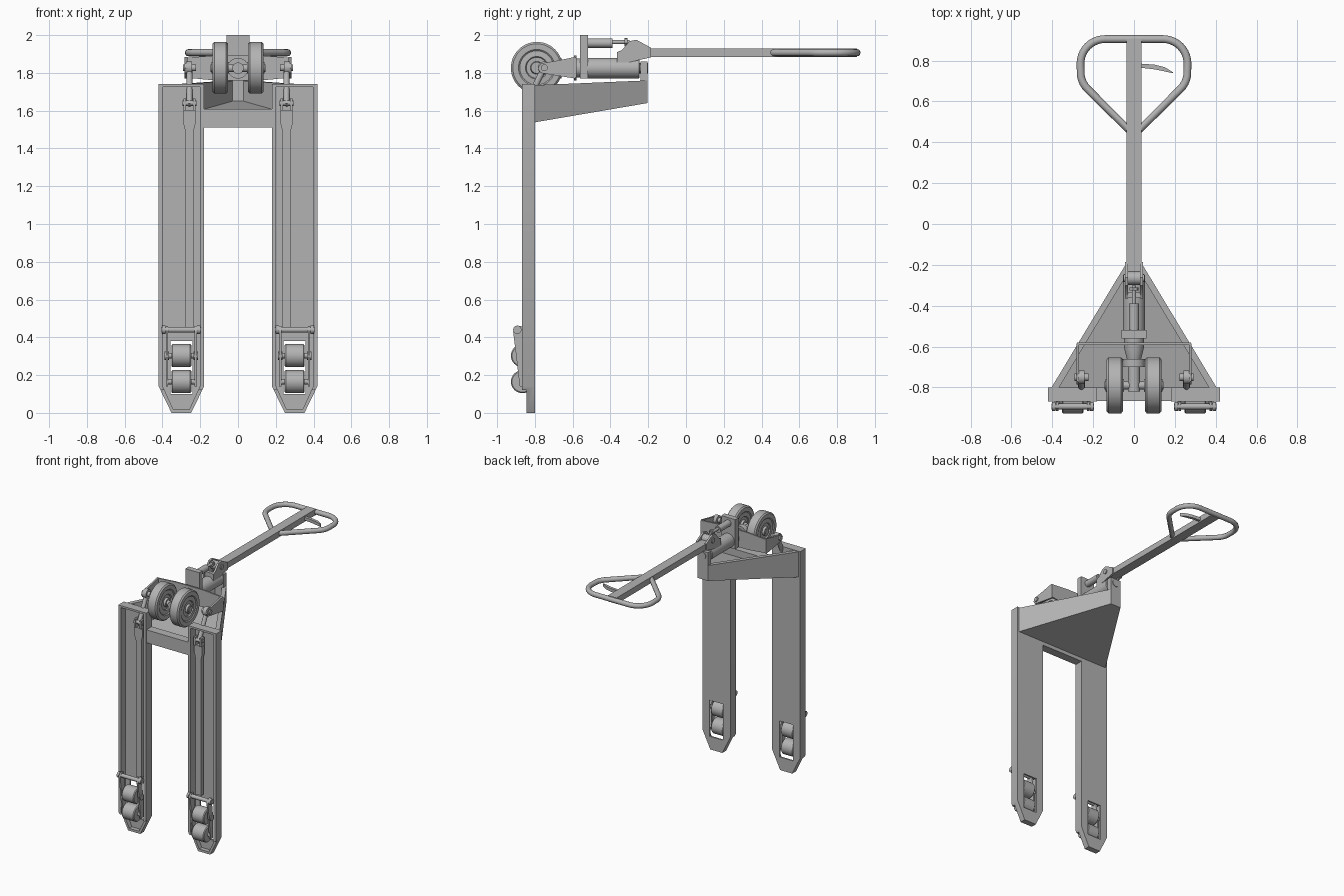
import bpy, bmesh
from math import sin, cos, pi, radians
from mathutils import Vector

cube = bpy.data.objects.get("Cube")
if cube:
    bpy.data.objects.remove(cube, do_unlink=True)

grey = bpy.data.materials.new("plain_grey")
grey.use_nodes = True
grey.diffuse_color = (0.45, 0.45, 0.45, 1)
grey.node_tree.nodes["Principled BSDF"].inputs["Base Color"].default_value = (0.45, 0.45, 0.45, 1)
parts = []


def add(name, bm):
    bmesh.ops.recalc_face_normals(bm, faces=bm.faces)
    mesh = bpy.data.meshes.new(name)
    bm.to_mesh(mesh)
    bm.free()
    mesh.materials.append(grey)
    obj = bpy.data.objects.new(name, mesh)
    bpy.context.collection.objects.link(obj)
    parts.append(obj)
    return obj


def loft(name, low, high):
    """Closed solid between two matching outlines."""
    bm = bmesh.new()
    a = [bm.verts.new(p) for p in low]
    b = [bm.verts.new(p) for p in high]
    bm.faces.new(a)
    bm.faces.new(b)
    for i in range(len(a)):
        j = (i + 1) % len(a)
        bm.faces.new((a[i], a[j], b[j], b[i]))
    return add(name, bm)


def box(name, x0, x1, y0, y1, z0, z1):
    ring = [(x0, y0), (x1, y0), (x1, y1), (x0, y1)]
    return loft(name, [(x, y, z0) for x, y in ring], [(x, y, z1) for x, y in ring])


def slab_x(name, outline, x0, x1):
    return loft(name, [(x0, y, z) for y, z in outline], [(x1, y, z) for y, z in outline])


def slab_y(name, outline, y0, y1):
    return loft(name, [(x, y0, z) for x, z in outline], [(x, y1, z) for x, z in outline])


def lathe(name, origin, axis, profile, n=32):
    """Revolve (distance, radius) pairs about an axis."""
    o, d = Vector(origin), Vector(axis).normalized()
    u = d.orthogonal().normalized()
    v = d.cross(u)
    bm = bmesh.new()
    rings = [[bm.verts.new(o + d * t + (u * cos(2 * pi * k / n) + v * sin(2 * pi * k / n)) * r)
              for k in range(n)] for t, r in profile]
    for a, b in zip(rings, rings[1:]):
        for k in range(n):
            j = (k + 1) % n
            bm.faces.new((a[k], a[j], b[j], b[k]))
    bm.faces.new(rings[0])
    bm.faces.new(rings[-1])
    return add(name, bm)


def rod(name, p, q, r, n=24):
    d = Vector(q) - Vector(p)
    return lathe(name, p, d, [(0, r), (d.length, r)], n)


def cut(obj, cutter):
    mod = obj.modifiers.new("cut", "BOOLEAN")
    mod.operation, mod.solver, mod.object = "DIFFERENCE", "EXACT", cutter
    bpy.context.view_layer.update()
    done = bpy.data.meshes.new_from_object(obj.evaluated_get(bpy.context.evaluated_depsgraph_get()))
    obj.modifiers.clear()
    obj.data = done
    parts.remove(cutter)
    bpy.data.objects.remove(cutter, do_unlink=True)


def tip_outline(c, half, tip, bottom, bend, top):
    right = [(tip, bottom), (half, bend), (half, top)]
    return [(c + x, z) for x, z in right] + [(c - x, z) for x, z in reversed(right)]


for s, side in ((1, "left"), (-1, "right")):
    # Fork: channel open to the front with a roller slot near the tip
    c = s * 0.3
    fork = slab_y(side + "_fork", tip_outline(c, 0.12, 0.052, 0, 0.14, 1.74), -0.868, -0.8)
    cut(fork, slab_y("cutter", tip_outline(c, 0.098, 0.042, 0.018, 0.14, 1.725), -1, -0.812))
    cut(fork, box("cutter", c - 0.058, c + 0.058, -1, -0.7, 0.1, 0.38))
    cut(fork, box("cutter", c - 0.2, c + 0.2, -1, -0.845, -0.1, 0.12))

    # Tandem rollers and their link plates
    for z in (0.165, 0.303):
        lathe(side + "_roller", (c - 0.053, -0.866, z), (1, 0, 0),
              [(0, 0.055), (0.006, 0.061), (0.1, 0.061), (0.106, 0.055)])
        rod(side + "_roller_pin", (c - 0.07, -0.866, z), (c + 0.07, -0.866, z), 0.014)
    for x in (c - 0.076, c + 0.076):
        slab_x(side + "_roller_link", [(-0.915, 0.43), (-0.9, 0.46), (-0.87, 0.46), (-0.85, 0.3),
                                       (-0.85, 0.14), (-0.88, 0.14), (-0.905, 0.35)], x - 0.006, x + 0.006)
        rod(side + "_link_bolt", (x - 0.012, -0.87, 0.303), (x + 0.012, -0.87, 0.303), 0.022, 16)
    rod(side + "_link_shaft", (c - 0.105, -0.893, 0.44), (c + 0.105, -0.893, 0.44), 0.015)
    for x in (c - 0.093, c + 0.093):
        rod(side + "_shaft_collar", (x - 0.009, -0.893, 0.44), (x + 0.009, -0.893, 0.44), 0.022)

    # Push rod with clevis and pin
    p = s * 0.257
    box(side + "_push_rod", p - 0.024, p + 0.024, -0.852, -0.825, 0.44, 1.55)
    slab_y(side + "_clevis_base", [(p - 0.024, 1.5), (p + 0.024, 1.5), (p + 0.034, 1.54),
                                   (p + 0.034, 1.6), (p - 0.034, 1.6), (p - 0.034, 1.54)], -0.855, -0.825)
    for x in (p - 0.025, p + 0.025):
        box(side + "_clevis_cheek", x - 0.007, x + 0.007, -0.865, -0.825, 1.6, 1.665)
    rod(side + "_clevis_pin", (p - 0.038, -0.847, 1.64), (p + 0.038, -0.847, 1.64), 0.014, 16)
    rod(side + "_lift_link", (p, -0.847, 1.63), (p, -0.75, 1.83), 0.016, 16)

    # Rocker arm and its pivot
    slab_x(side + "_rocker_arm", [(-0.585, 1.77), (-0.585, 1.885), (-0.68, 1.865), (-0.77, 1.85),
                                  (-0.785, 1.825), (-0.77, 1.8), (-0.68, 1.785)], s * 0.268, s * 0.282)
    rod(side + "_rocker_pin", (s * 0.222, -0.75, 1.827), (s * 0.292, -0.75, 1.827), 0.018)
    rod(side + "_rocker_boss", (s * 0.243, -0.75, 1.827), (s * 0.274, -0.75, 1.827), 0.034)

    # Steering wheel with recessed hub
    half = [(0.046, 0.018), (0.046, 0.03), (0.03, 0.034), (0.03, 0.055), (0.037, 0.06),
            (0.034, 0.09), (0.04, 0.097), (0.04, 0.127), (0.031, 0.137)]
    lathe(side + "_steering_wheel", (s * 0.094, -0.79, 1.827), (1, 0, 0),
          half + [(-t, r) for t, r in reversed(half)], 48)


# Triangular tray frame, hollow and open on top
def wedge(name, y0, y1, w0, w1, low0, low1, top0, top1):
    return loft(name, [(-w0, y0, low0), (w0, y0, low0), (w1, y1, low1), (-w1, y1, low1)],
                [(-w0, y0, top0), (w0, y0, top0), (w1, y1, top1), (-w1, y1, top1)])


tray = wedge("tray_frame", -0.802, -0.205, 0.405, 0.045, 1.538, 1.64, 1.735, 1.76)
cut(tray, wedge("cutter", -0.83, -0.24, 0.385, 0.03, 1.55, 1.65, 1.9, 1.9))
box("cross_bar", -0.182, 0.182, -0.866, -0.8, 1.51, 1.61)
box("tip_post", -0.045, 0.045, -0.24, -0.205, 1.66, 1.86)

# Rocker plate across the machine
slab_y("rocker_plate", [(-0.28, 1.775), (-0.12, 1.76), (0.12, 1.76), (0.28, 1.775),
                        (0.28, 1.88), (0.12, 1.892), (-0.12, 1.892), (-0.28, 1.88)], -0.592, -0.58)

# Pump body, steering hub and axle
lathe("pump_body", (0, -0.66, 1.825), (0, 1, 0),
      [(0, 0.035), (0.06, 0.05), (0.1, 0.05), (0.15, 0.054), (0.41, 0.054), (0.415, 0.048)])
rod("pump_piston", (0, -0.25, 1.825), (0, -0.2, 1.825), 0.028)
rod("pump_end_nut", (0, -0.235, 1.825), (0, -0.215, 1.825), 0.036, 6)
rod("steering_stem", (0, -0.82, 1.825), (0, -0.64, 1.825), 0.03)
rod("stem_collar", (0, -0.7, 1.825), (0, -0.66, 1.825), 0.055)
rod("wheel_axle", (-0.145, -0.79, 1.825), (0.145, -0.79, 1.825), 0.02)

# Valve block and release cylinder
box("valve_block", -0.06, 0.06, -0.56, -0.518, 1.77, 2.0)
rod("release_cylinder", (0, -0.52, 1.958), (0, -0.39, 1.958), 0.025)
rod("release_rod", (0, -0.39, 1.963), (0, -0.3, 1.963), 0.011, 16)
rod("release_nut", (0, -0.325, 1.963), (0, -0.31, 1.963), 0.022, 6)

# Handle pivot bracket
bracket = [(-0.365, 1.84), (-0.365, 1.91), (-0.34, 1.92), (-0.3, 1.968), (-0.262, 1.975),
           (-0.185, 1.933), (-0.185, 1.882), (-0.285, 1.86)]
for s in (-1, 1):
    slab_x("bracket_cheek", bracket, s * 0.03, s * 0.045)
box("bracket_web", -0.035, 0.035, -0.36, -0.335, 1.845, 1.91)
rod("bracket_pin", (-0.052, -0.265, 1.93), (0.052, -0.265, 1.93), 0.018)
rod("bracket_roller", (-0.03, -0.265, 1.93), (0.03, -0.265, 1.93), 0.033)

# Handle shaft, loop grip and release lever
Z = 1.907
box("handle_shaft", -0.037, 0.037, -0.27, 0.905, 1.884, 1.93)


def tube(name, points, radius, closed):
    curve = bpy.data.curves.new(name, "CURVE")
    curve.dimensions = "3D"
    curve.bevel_depth, curve.bevel_resolution, curve.use_fill_caps = radius, 4, True
    line = curve.splines.new("POLY")
    line.points.add(len(points) - 1)
    for point, (x, y) in zip(line.points, points):
        point.co = (x, y, Z, 1)
    line.use_cyclic_u = closed
    temp = bpy.data.objects.new(name, curve)
    bpy.context.collection.objects.link(temp)
    bpy.context.view_layer.update()
    mesh = bpy.data.meshes.new_from_object(temp.evaluated_get(bpy.context.evaluated_depsgraph_get()))
    bpy.data.objects.remove(temp, do_unlink=True)
    bm = bmesh.new()
    bm.from_mesh(mesh)
    return add(name, bm)


arc = [radians(a) for a in range(-45, 91, 9)]
grip = [(0.012, 0.447)] + [(0.142 + 0.12 * cos(a), (0.745 if a < 0 else 0.785) + 0.12 * sin(a)) for a in arc]
tube("loop_grip", grip + [(-x, y) for x, y in reversed(grip)], 0.019, True)
lever = [(0.03, 0.785), (0.1, 0.78), (0.15, 0.768), (0.192, 0.742), (0.188, 0.738),
         (0.145, 0.748), (0.1, 0.757), (0.03, 0.765)]
loft("release_lever", [(x, y, Z - 0.012) for x, y in lever], [(x, y, Z + 0.012) for x, y in lever])

# Smooth round parts, keep sharp edges
bpy.ops.object.select_all(action="DESELECT")
for part in parts:
    part.select_set(True)
bpy.context.view_layer.objects.active = parts[0]
bpy.ops.object.shade_smooth_by_angle(angle=radians(32))
